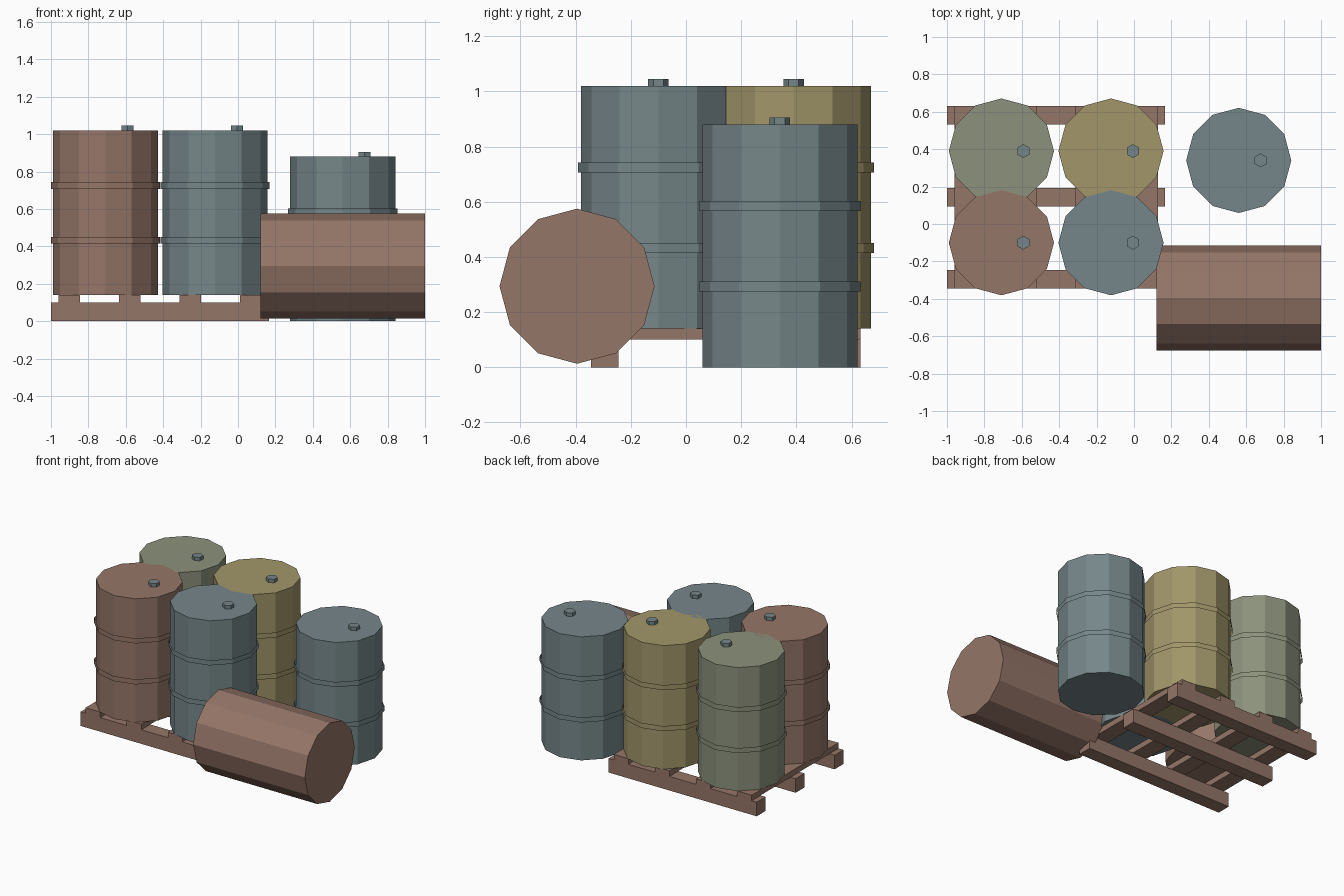
import bpy
import math

cube = bpy.data.objects.get("Cube")
if cube:
    bpy.data.objects.remove(cube, do_unlink=True)


def make_material(name, rgb):
    mat = bpy.data.materials.new(name)
    mat.use_nodes = True
    mat.diffuse_color = (*rgb, 1)
    mat.node_tree.nodes["Principled BSDF"].inputs["Base Color"].default_value = (*rgb, 1)
    return mat


rust = make_material("rust brown", (0.30, 0.18, 0.138))
steel = make_material("steel blue", (0.18, 0.24, 0.252))
olive = make_material("olive yellow", (0.36, 0.305, 0.144))
sage = make_material("sage green", (0.26, 0.285, 0.20))

RADIUS, HEIGHT = 0.281, 0.88


def finish(name, mat):
    obj = bpy.context.object
    obj.name = name
    obj.data.materials.append(mat)
    return obj


def cylinder(name, mat, radius, depth, loc, sides=12, fill='NGON', rot=(0, 0, 0)):
    bpy.ops.mesh.primitive_cylinder_add(vertices=sides, radius=radius, depth=depth,
                                        end_fill_type=fill, location=loc, rotation=rot)
    return finish(name, mat)


def box(name, mat, low, high):
    bpy.ops.mesh.primitive_cube_add(size=1, location=[(a + b) / 2 for a, b in zip(low, high)])
    obj = finish(name, mat)
    obj.scale = [b - a for a, b in zip(low, high)]


# Upright barrel: body, two open hoops and a hexagonal bung
def barrel(name, mat, x, y, base):
    cylinder(name + "_body", mat, RADIUS, HEIGHT, (x, y, base + HEIGHT / 2))
    for label, z in (("lower", 0.293), ("upper", 0.585)):
        cylinder(f"{name}_{label}_hoop", mat, 0.292, 0.036, (x, y, base + z), fill='NOTHING')
    cylinder(name + "_bung", steel, 0.037, 0.035,
             (x + 0.117, y, base + HEIGHT + 0.0075), sides=6)


barrel("front_right_barrel", rust, -0.709, -0.1, 0.14)
barrel("front_left_barrel", steel, -0.123, -0.1, 0.14)
barrel("back_right_barrel", sage, -0.709, 0.39, 0.14)
barrel("back_left_barrel", olive, -0.123, 0.39, 0.14)
barrel("floor_barrel", steel, 0.56, 0.34, 0)

# Plain barrel lying on its side
cylinder("fallen_barrel", rust, RADIUS, HEIGHT, (0.56, -0.395, 0.294),
         rot=(0, math.pi / 2, 0))

# Pallet: runners along x with planks across them
for i in range(3):
    y = -0.345 + 0.4385 * i
    box(f"pallet_runner_{i + 1}", rust, (-1, y, 0), (0.167, y + 0.1, 0.1))
for i in range(4):
    x = -0.96 + 0.324 * i
    box(f"pallet_plank_{i + 1}", rust, (x, -0.345, 0.1), (x + 0.115, 0.632, 0.14))
